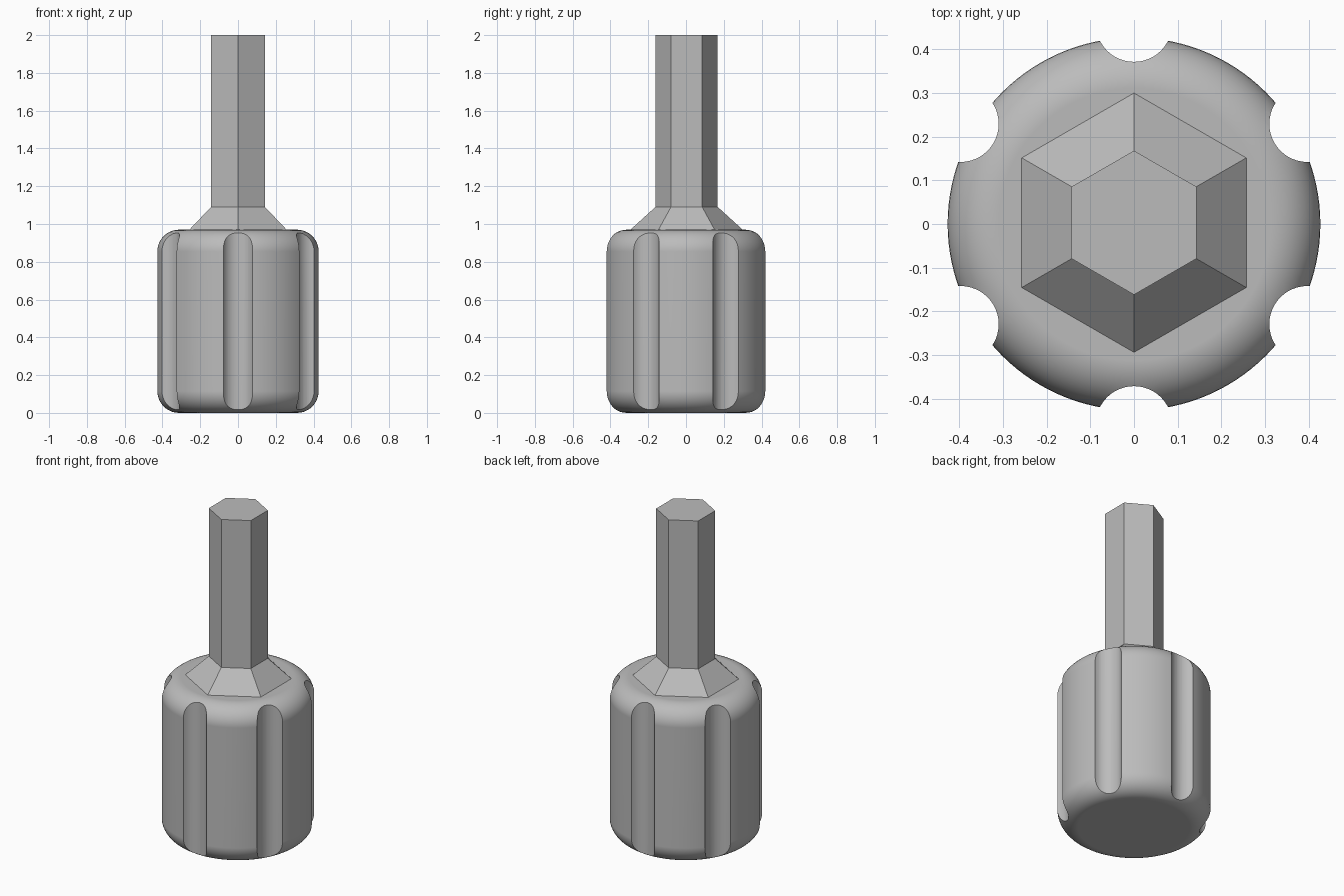
import bpy, bmesh, math

cube = bpy.data.objects.get("Cube")
if cube:
    bpy.data.objects.remove(cube, do_unlink=True)

BODY_R, BODY_H, FILLET = 0.427, 0.97, 0.115
FLUTE_R, FLUTE_DIST = 0.0875, 0.459
SIDES, ARC_STEPS = 120, 10

grey = bpy.data.materials.new("plain grey")
grey.use_nodes = True
colour = (0.5, 0.5, 0.5, 1)
grey.diffuse_color = colour
grey.node_tree.nodes["Principled BSDF"].inputs["Base Color"].default_value = colour


def ring_solid(name, rings, sides, turn=0.0, y=0.0):
    """Closed solid from (radius, height) rings, bottom to top."""
    bm = bmesh.new()
    loops = []
    for r, z in rings:
        angles = [turn + math.tau * i / sides for i in range(sides)]
        loops.append([bm.verts.new((r * math.cos(a), y + r * math.sin(a), z)) for a in angles])
    for low, high in zip(loops, loops[1:]):
        for i in range(sides):
            j = (i + 1) % sides
            bm.faces.new((low[i], low[j], high[j], high[i]))
    bm.faces.new(loops[0][::-1])
    bm.faces.new(loops[-1])
    mesh = bpy.data.meshes.new(name)
    bm.to_mesh(mesh)
    bm.free()
    mesh.materials.append(grey)
    obj = bpy.data.objects.new(name, mesh)
    bpy.context.collection.objects.link(obj)
    return obj


def activate(obj):
    bpy.ops.object.select_all(action='DESELECT')
    obj.select_set(True)
    bpy.context.view_layer.objects.active = obj


# Grip: cylinder with rounded rims
arc = [math.pi / 2 * i / ARC_STEPS for i in range(ARC_STEPS + 1)]
core = BODY_R - FILLET
rings = [(core + FILLET * math.sin(a), FILLET - FILLET * math.cos(a)) for a in arc]
rings += [(r, BODY_H - z) for r, z in reversed(rings)]
grip = ring_solid("grip", rings, SIDES)

# Six round finger flutes cut along the grip
for k in range(6):
    cutter = ring_solid("flute_cutter", [(FLUTE_R, -0.1), (FLUTE_R, BODY_H + 0.1)], 48)
    angle = math.radians(90 + 60 * k)
    cutter.location = (FLUTE_DIST * math.cos(angle), FLUTE_DIST * math.sin(angle), 0)
    cutter.hide_render = True
    activate(grip)
    cut = grip.modifiers.new("flute", 'BOOLEAN')
    cut.operation = 'DIFFERENCE'
    cut.solver = 'EXACT'
    cut.object = cutter
    bpy.ops.object.modifier_apply(modifier=cut.name)
    bpy.data.objects.remove(cutter, do_unlink=True)

activate(grip)
bpy.ops.object.shade_smooth_by_angle(angle=math.radians(25))
weighted = grip.modifiers.new("flat caps", 'WEIGHTED_NORMAL')
weighted.keep_sharp = True

# Hexagonal collar and shaft, points facing front and back
ring_solid("collar", [(0.297, BODY_H - 0.005), (0.297, BODY_H), (0.165, 1.09)],
           6, math.pi / 6, 0.003)
ring_solid("shaft", [(0.165, 1.09), (0.165, 2.0)], 6, math.pi / 6, 0.003)
